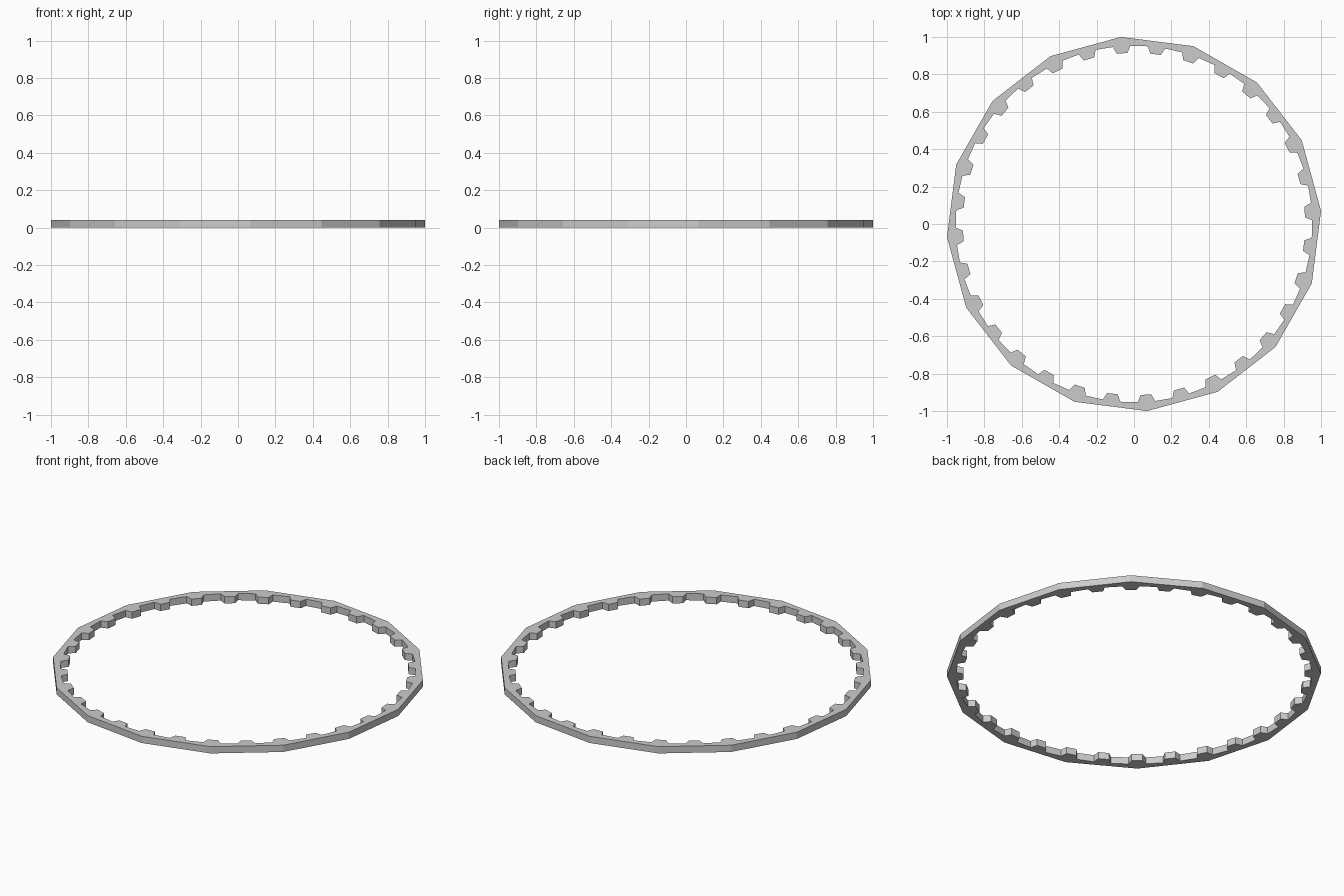
import bpy, bmesh
from math import radians, cos, sin

if "Cube" in bpy.data.objects:
    bpy.data.objects.remove(bpy.data.objects["Cube"])

SIDES, TEETH = 16, 32
START = 4.0                      # angle of the first outer corner and tooth
R_OUT, R_ROOT, R_TIP = 1.0024, 0.953, 0.915
HEIGHT = 0.04

bm = bmesh.new()


def vert(radius, degrees):
    a = radians(degrees)
    return bm.verts.new((radius * cos(a), radius * sin(a), 0))


# Outer 16-sided rim
outer = [vert(R_OUT, START + i * 360 / SIDES) for i in range(SIDES)]

# Inner toothed outline: four points per tooth
inner = []
for i in range(TEETH):
    c = START + i * 360 / TEETH
    for radius, offset in ((R_ROOT, -2.8), (R_TIP, -1.8), (R_TIP, 1.8), (R_ROOT, 2.8)):
        inner.append(vert(radius, c + offset))

# Flat ring, one face per outer side (two teeth each)
n = len(inner)
step = n // SIDES
for k in range(SIDES):
    teeth = [inner[(k * step + 2 + j) % n] for j in range(step + 1)]
    bm.faces.new([outer[k], outer[(k + 1) % SIDES]] + teeth[::-1])

# Thicken into a solid ring
top = bmesh.ops.extrude_face_region(bm, geom=bm.faces[:], use_keep_orig=True)
bmesh.ops.translate(bm, vec=(0, 0, HEIGHT),
                    verts=[g for g in top["geom"] if isinstance(g, bmesh.types.BMVert)])
bmesh.ops.recalc_face_normals(bm, faces=bm.faces[:])

mesh = bpy.data.meshes.new("toothed_ring")
bm.to_mesh(mesh)
bm.free()
ring = bpy.data.objects.new("toothed_ring", mesh)
bpy.context.collection.objects.link(ring)
